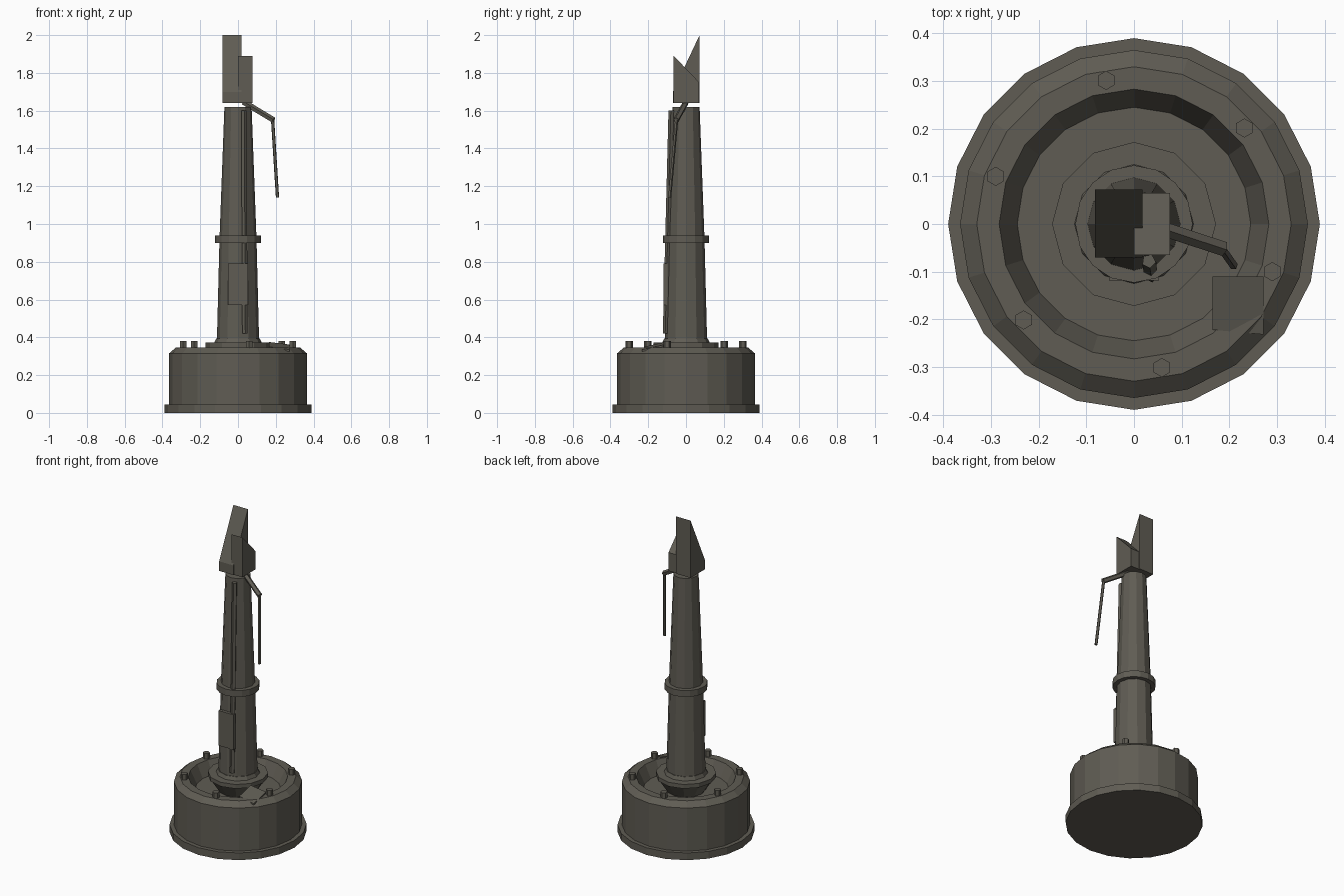
import bpy, bmesh, math
from mathutils import Vector

if "Cube" in bpy.data.objects:
    bpy.data.objects.remove(bpy.data.objects["Cube"])

metal = bpy.data.materials.new("weathered grey metal")
metal.diffuse_color = (0.115, 0.107, 0.087, 1)
metal.use_nodes = True
metal.node_tree.nodes["Principled BSDF"].inputs["Base Color"].default_value = metal.diffuse_color


def finish(name, bm):
    bmesh.ops.recalc_face_normals(bm, faces=bm.faces)
    me = bpy.data.meshes.new(name)
    bm.to_mesh(me)
    bm.free()
    me.materials.append(metal)
    ob = bpy.data.objects.new(name, me)
    bpy.context.collection.objects.link(ob)
    return ob


def lathe(name, profile, sides, centre=(0, 0), turn=0.0):
    """Closed solid from (radius, z) points, capped at both ends."""
    bm = bmesh.new()
    rings = []
    for r, z in profile:
        rings.append([bm.verts.new((centre[0] + r * math.cos(turn + 2 * math.pi * i / sides),
                                    centre[1] + r * math.sin(turn + 2 * math.pi * i / sides), z))
                      for i in range(sides)])
    for a, b in zip(rings, rings[1:]):
        for i in range(sides):
            j = (i + 1) % sides
            bm.faces.new((a[i], a[j], b[j], b[i]))
    bm.faces.new(rings[0])
    bm.faces.new(rings[-1])
    return finish(name, bm)


def prism(name, loop, offset):
    """Extrude a planar loop by an offset vector."""
    bm = bmesh.new()
    a = [bm.verts.new(p) for p in loop]
    b = [bm.verts.new(Vector(p) + Vector(offset)) for p in loop]
    bm.faces.new(a)
    bm.faces.new(b)
    for i in range(len(a)):
        j = (i + 1) % len(a)
        bm.faces.new((a[i], a[j], b[j], b[i]))
    return finish(name, bm)


def rod(name, p, q, r, sides):
    """Straight rod between two points."""
    p, q = Vector(p), Vector(q)
    bm = bmesh.new()
    bmesh.ops.create_cone(bm, cap_ends=True, segments=sides, radius1=r, radius2=r,
                          depth=(q - p).length)
    rot = (q - p).to_track_quat('Z', 'Y').to_matrix()
    for v in bm.verts:
        v.co = rot @ v.co + (p + q) / 2
    return finish(name, bm)


# Drum base with a sunken top
lathe("base_flange", [(0.39, 0), (0.39, 0.045), (0.365, 0.045)], 20)
lathe("base_drum", [(0.365, 0.045), (0.365, 0.315), (0.33, 0.345), (0.283, 0.345),
                    (0.245, 0.265)], 20)

# Bolts around the rim
for i in range(6):
    a = math.radians(41 + 60 * i)
    lathe(f"rim_bolt_{i + 1}", [(0.02, 0.34), (0.02, 0.38)], 6,
          (0.307 * math.cos(a), 0.307 * math.sin(a)), math.pi / 6)

# Tapered mast with foot plate and collar
lathe("mast_socket", [(0.105, 0.255), (0.165, 0.347)], 12)
lathe("mast_foot", [(0.172, 0.347), (0.172, 0.373), (0.125, 0.373), (0.115, 0.395)], 12)
lathe("mast", [(0.112, 0.37), (0.098, 0.92), (0.072, 1.62)], 12)
lathe("mast_collar", [(0.095, 0.9), (0.123, 0.9), (0.123, 0.94), (0.09, 0.94)], 16)

# Service hatch and cable conduit on the front
prism("service_hatch", [(-0.052, -0.119, 0.57), (0.052, -0.119, 0.57),
                        (0.052, -0.119, 0.79), (-0.052, -0.119, 0.79)], (0, 0.02, 0))
rod("conduit", (0.036, -0.108, 0.42), (0.031, -0.078, 1.6), 0.015, 5)

# Broken head: two sheared blocks
prism("head_rear_block", [(-0.082, -0.07, 1.64), (-0.082, 0.072, 1.64),
                          (-0.082, 0.072, 2.0), (-0.082, -0.07, 1.70)], (0.1, 0, 0))
prism("head_front_block", [(0, -0.065, 1.64), (0, 0.065, 1.64),
                           (0, 0.065, 1.755), (0, -0.065, 1.89)], (0.076, 0, 0))

# Snapped arm with a hanging cable
rod("broken_arm", (0.03, 0, 1.645), (0.188, -0.052, 1.55), 0.016, 5)
rod("hanging_cable", (0.183, -0.05, 1.555), (0.209, -0.087, 1.14), 0.009, 5)

# Loose plate lying tilted on the rim
prism("loose_plate", [(0.165, -0.11, 0.375), (0.272, -0.11, 0.362),
                      (0.272, -0.232, 0.335), (0.165, -0.222, 0.350)], (0, 0, -0.01))
